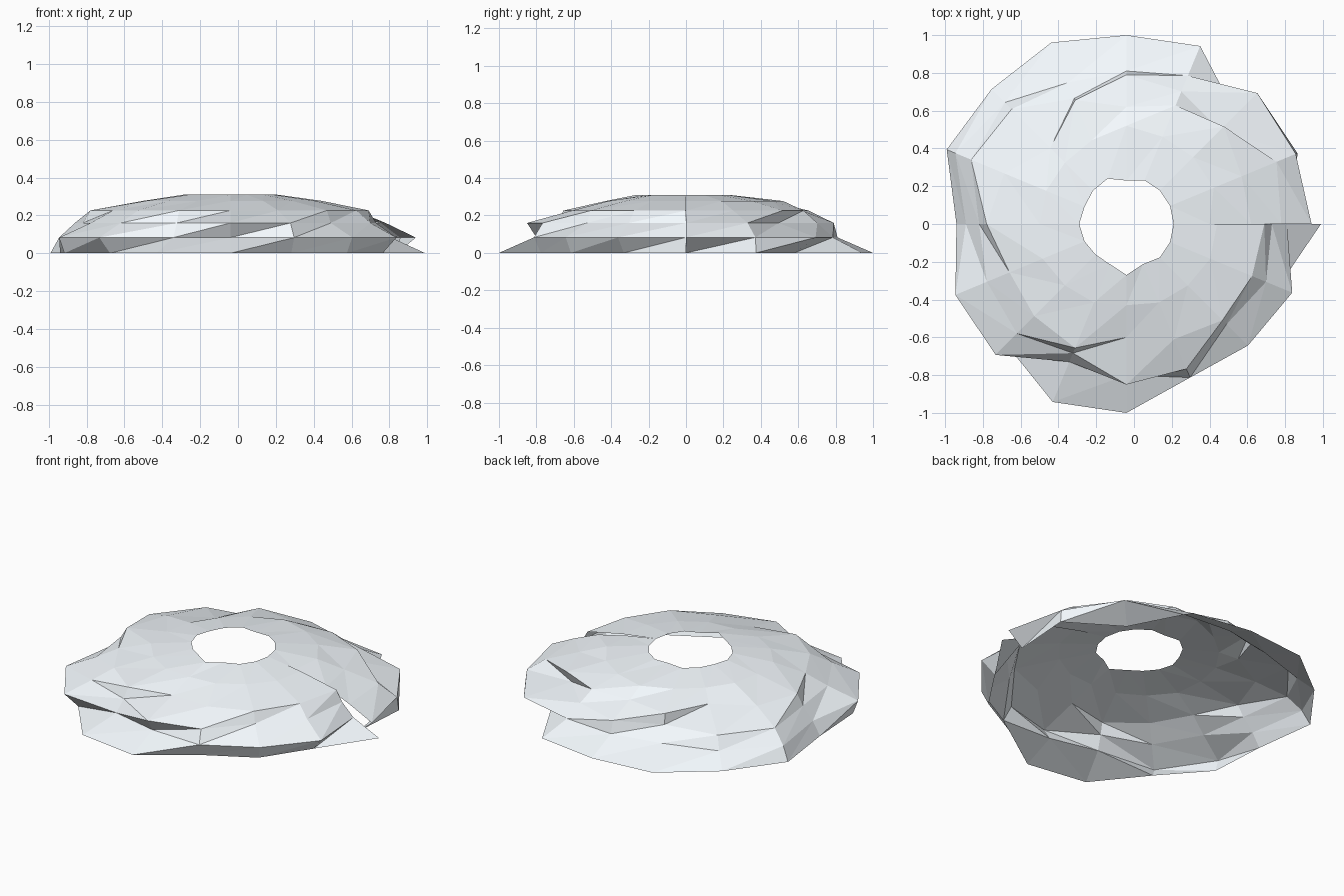
import bpy, bmesh
from math import sin, cos, pi

if "Cube" in bpy.data.objects:
    bpy.data.objects.remove(bpy.data.objects["Cube"])

SIDES = 16      # steps round the dome, with an open seam at angle 0
HEIGHT = 0.32   # dome height before the crown is cut away
CENTRE_X = -0.04

# rough radius of each ring, from ground ring to crown opening (hundredths)
RINGS = [
    "88 98 82 102 100 104 101 103 90 95 90 102 100 84 87 87 103",
    "98 97 98 85 81 81 91 98 85 98 98 79 80 88 91 95 85",
    "82 86 70 76 79 72 86 89 78 80 82 74 85 83 75 80 77",
    "66 66 73 68 62 71 57 70 74 67 69 71 60 66 72 72 73",
    "44 50 50 50 52 48 46 46 46 48 46 45 43 45 46 48 48",
    "25 25 25 25 23 26 25 24 25 24 23 23 27 23 25 25 25",
]

# pale, faintly cool surface
pale = bpy.data.materials.new("pale")
pale.diffuse_color = (0.91, 0.96, 1.0, 1.0)
pale.use_nodes = True
pale.node_tree.nodes["Principled BSDF"].inputs["Base Color"].default_value = pale.diffuse_color

# rugged shell: flattened half sphere whose rings are pushed in and out
bm = bmesh.new()
grid = []
for i, row in enumerate(RINGS):
    z = HEIGHT * sin(i * pi / 12)
    ring = []
    for j, text in enumerate(row.split()):
        r, a = int(text) / 100, 2 * pi * j / SIDES
        ring.append(bm.verts.new((CENTRE_X + r * cos(a), r * sin(a), z)))
    grid.append(ring)

# two triangles per cell, split from lower left to upper right
for low, high in zip(grid, grid[1:]):
    for j in range(SIDES):
        bm.faces.new((low[j], low[j + 1], high[j + 1]))
        bm.faces.new((low[j], high[j + 1], high[j]))

mesh = bpy.data.meshes.new("rugged_shell")
bm.to_mesh(mesh)
bm.free()
mesh.materials.append(pale)
shell = bpy.data.objects.new("rugged_shell", mesh)
bpy.context.collection.objects.link(shell)
